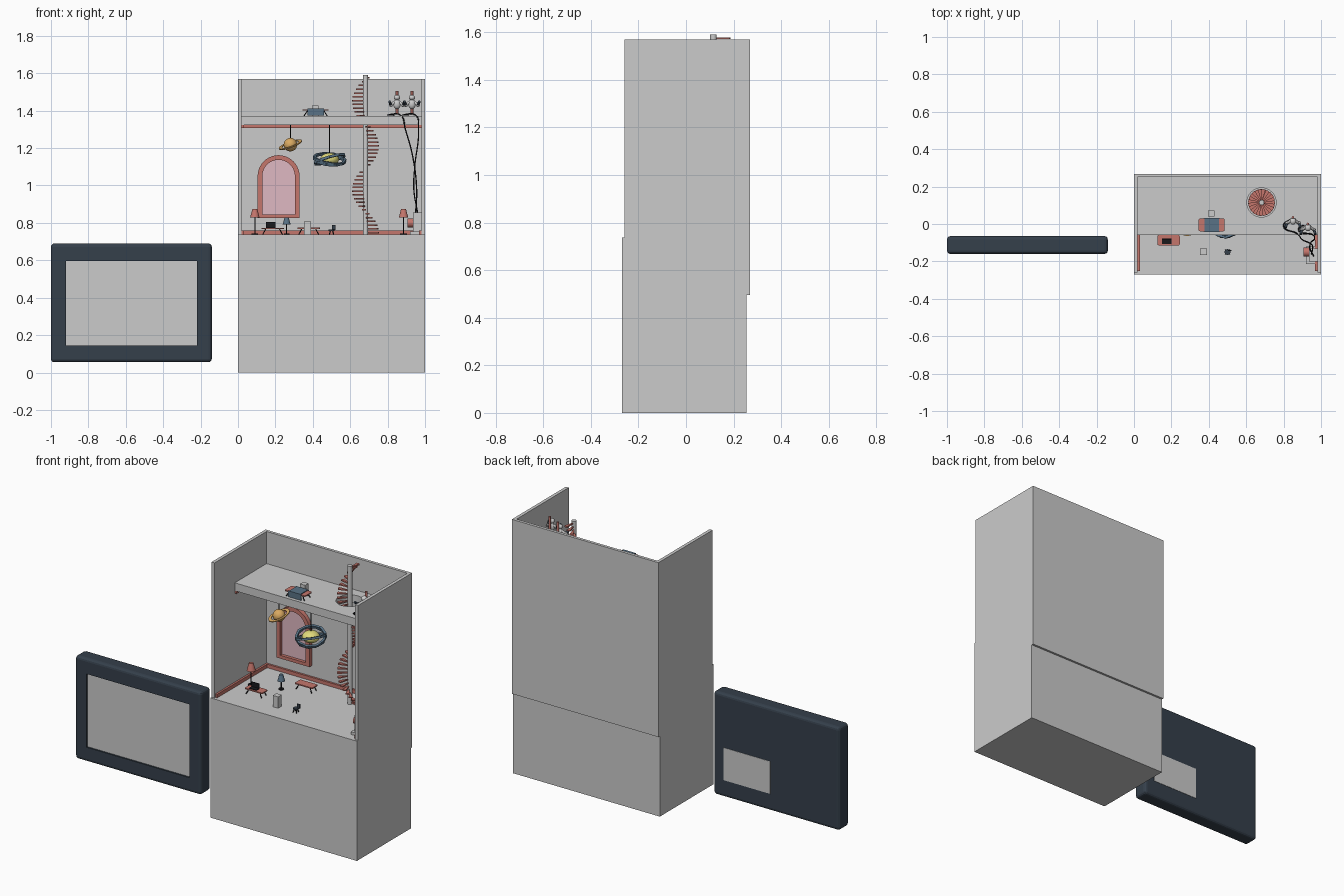
import bpy, bmesh, math
from math import sin, cos, pi, radians
from mathutils import Vector, Matrix

if "Cube" in bpy.data.objects:
    bpy.data.objects.remove(bpy.data.objects["Cube"])

def mat(name, c):
    m = bpy.data.materials.new(name)
    m.diffuse_color = (*c, 1)
    m.use_nodes = True
    m.node_tree.nodes["Principled BSDF"].inputs["Base Color"].default_value = m.diffuse_color
    return m
RED = mat("red", (0.56, 0.18, 0.15))
PINK = mat("pink_glass", (0.74, 0.48, 0.54))
NAVY = mat("navy", (0.035, 0.05, 0.07))
BLUE = mat("blue", (0.1, 0.17, 0.24))
YELLOW = mat("yellow", (0.75, 0.7, 0.2))
ORANGE = mat("orange", (0.7, 0.4, 0.12))
BLACK = mat("black", (0.01, 0.01, 0.012))

def add(name, bm, m=None, smooth=False):
    bmesh.ops.recalc_face_normals(bm, faces=bm.faces[:])
    me = bpy.data.meshes.new(name)
    bm.to_mesh(me)
    bm.free()
    o = bpy.data.objects.new(name, me)
    bpy.context.collection.objects.link(o)
    if m: me.materials.append(m)
    if smooth:
        bpy.ops.object.select_all(action='DESELECT')
        o.select_set(True)
        bpy.context.view_layer.objects.active = o
        bpy.ops.object.shade_smooth_by_angle(angle=radians(40))
    return o

def box(name, x0, x1, y0, y1, z0, z1, m=None, bevel=0, vertical=False):
    bm = bmesh.new()
    M = Matrix.Translation(((x0+x1)/2, (y0+y1)/2, (z0+z1)/2)) @ Matrix.Diagonal((x1-x0, y1-y0, z1-z0, 1))
    bmesh.ops.create_cube(bm, size=1, matrix=M)
    if bevel:
        es = [e for e in bm.edges if not vertical or abs((e.verts[0].co - e.verts[1].co).z) > 1e-5]
        bmesh.ops.bevel(bm, geom=es, offset=bevel, segments=3, profile=0.5, affect='EDGES')
    return add(name, bm, m)

def rod(name, p, q, r, m=None, r2=None, seg=12):
    p, q = Vector(p), Vector(q)
    bm = bmesh.new()
    M = Matrix.Translation((p+q)/2) @ (q-p).to_track_quat('Z', 'Y').to_matrix().to_4x4()
    bmesh.ops.create_cone(bm, cap_ends=True, segments=seg, radius1=r, radius2=r if r2 is None else r2,
                          depth=(q-p).length, matrix=M)
    return add(name, bm, m, True)

def ball(name, c, s, m=None):
    bm = bmesh.new()
    bmesh.ops.create_uvsphere(bm, u_segments=24, v_segments=12, radius=1,
                              matrix=Matrix.Translation(c) @ Matrix.Diagonal((*s, 1)))
    return add(name, bm, m, True)

def ring(name, c, r, w, h, rot, m, seg=32):
    # rectangular-section ring: radial width w, height h
    bm = bmesh.new()
    sec = [(r-w/2, -h/2), (r+w/2, -h/2), (r+w/2, h/2), (r-w/2, h/2)]
    L = [[bm.verts.new((a*cos(2*pi*i/seg), a*sin(2*pi*i/seg), b)) for a, b in sec] for i in range(seg)]
    for i in range(seg):
        for j in range(4):
            k, n = (j+1) % 4, (i+1) % seg
            bm.faces.new((L[i][j], L[n][j], L[n][k], L[i][k]))
    o = add(name, bm, m)
    o.rotation_euler = [radians(a) for a in rot]
    o.location = c
    return o

def cut(o, c):
    md = o.modifiers.new("cut", 'BOOLEAN')
    md.object, md.operation, md.solver = c, 'DIFFERENCE', 'EXACT'
    bpy.context.view_layer.objects.active = o
    bpy.ops.object.modifier_apply(modifier=md.name)
    bpy.data.objects.remove(c)

# Framed display panel
panel = box("panel_frame", -1, -0.14, -0.16, -0.065, 0.055, 0.69, NAVY, 0.018)
cut(panel, box("screen_cutter", -0.92, -0.22, -0.2, -0.148, 0.145, 0.597))
box("panel_screen", -0.92, -0.22, -0.15, -0.145, 0.145, 0.597)
box("panel_back_plate", -0.53, -0.21, -0.075, -0.063, 0.16, 0.36)

# Cabinet, walls and upper floor
box("base_cabinet", 0, 1, -0.27, 0.255, 0, 0.738)
box("back_wall", 0, 1, 0.25, 0.268, 0.495, 1.57)
for n, x in (("left", 0), ("right", 0.98)):
    box(n + "_wall", x, x+0.02, -0.258, 0.255, 0.735, 1.57)
loft = box("upper_floor", 0.02, 0.98, -0.06, 0.25, 1.323, 1.372)
cut(loft, rod("stair_cutter", (0.682, 0.115, 1.2), (0.682, 0.115, 1.5), 0.078, seg=32))

# Skirting and ceiling trims
for n, z0, z1, yf in (("skirting", 0.738, 0.76, -0.25), ("ceiling_trim", 1.307, 1.323, -0.06)):
    box(n + "_back", 0.02, 0.98, 0.238, 0.25, z0, z1, RED)
    box(n + "_left", 0.02, 0.032, yf, 0.25, z0, z1, RED)
    box(n + "_right", 0.968, 0.98, yf, 0.25, z0, z1, RED)

# Arched window
def arch(name, hw, z0, y0, y1, m, inner=None):
    def prof(h, zb):
        return [(0.217-h, zb), (0.217+h, zb)] + [
            (0.217+h*cos(pi*i/20), 1.05+h*sin(pi*i/20)) for i in range(21)]
    bm = bmesh.new()
    loops = [prof(hw, z0)] + ([prof(*inner)] if inner else [])
    V = [[[bm.verts.new((x, y, z)) for x, z in l] for y in (y0, y1)] for l in loops]
    n = len(loops[0])
    for f, b in V:
        for i in range(n):
            j = (i+1) % n
            bm.faces.new((f[i], f[j], b[j], b[i]))
    for s in (0, 1):
        if inner:
            for i in range(n):
                j = (i+1) % n
                bm.faces.new((V[0][s][i], V[0][s][j], V[1][s][j], V[1][s][i]))
        else:
            bm.faces.new(V[0][s])
    bmesh.ops.remove_doubles(bm, verts=bm.verts[:], dist=1e-5)
    return add(name, bm, m)
arch("window_frame", 0.112, 0.826, 0.225, 0.252, RED, (0.087, 0.846))
arch("window_glass", 0.09, 0.84, 0.244, 0.252, PINK)

# Spiral staircase
rod("stair_pole", (0.682, 0.115, 0.735), (0.682, 0.115, 1.59), 0.014, seg=20)
bm = bmesh.new()
N, z0, z1 = 42, 0.748, 1.575
for i in range(N):
    z = z0 + (z1-z0)*i/(N-1)
    a = pi - 2*pi*(z-1.447)/0.47
    pts = [(0.012, -0.17), (0.07, -0.16), (0.072, 0), (0.07, 0.16), (0.012, 0.17)]
    lo, hi = [[bm.verts.new((0.682+r*cos(a+d), 0.115+r*sin(a+d), z+h)) for r, d in pts] for h in (-0.004, 0.004)]
    bm.faces.new(lo)
    bm.faces.new(hi)
    for j in range(5):
        k = (j+1) % 5
        bm.faces.new((lo[j], lo[k], hi[k], hi[j]))
add("stair_steps", bm, RED)

# Tables with splayed legs
def table(name, x, y, z, w, d, h):
    box(name + "_top", x-w/2, x+w/2, y-d/2, y+d/2, z+h-0.007, z+h, RED, 0.008, True)
    for sx in (-1, 1):
        for sy in (-1, 1):
            rod(name + "_leg", (x+sx*w*0.44, y+sy*d*0.42, z), (x+sx*w*0.3, y+sy*d*0.3, z+h-0.004), 0.0028, BLACK, seg=8)
table("front_table", 0.185, -0.087, 0.738, 0.12, 0.055, 0.035)
table("rear_table", 0.378, 0.125, 0.738, 0.12, 0.055, 0.037)
table("loft_table", 0.415, -0.005, 1.372, 0.14, 0.068, 0.035)
box("laptop_base", 0.15, 0.2, -0.107, -0.08, 0.773, 0.777, BLACK)
screen = box("laptop_screen", 0.15, 0.2, -0.082, -0.078, 0.777, 0.806, BLACK)
box("table_runner", 0.377, 0.455, -0.041, 0.031, 1.405, 1.411, BLUE)
for n, y in (("front", -0.043), ("back", 0.029)):
    box("runner_" + n + "_drop", 0.372, 0.46, y, y+0.004, 1.374, 1.411, BLUE)
box("loft_chair", 0.395, 0.43, 0.04, 0.072, 1.372, 1.428)
box("floor_block", 0.354, 0.39, -0.166, -0.132, 0.738, 0.808)

# Little stool
rod("stool_seat", (0.5, -0.15, 0.757), (0.5, -0.15, 0.765), 0.016, NAVY)
box("stool_back", 0.503, 0.522, -0.145, -0.139, 0.762, 0.788, NAVY)
for a in range(4):
    t = pi/4 + a*pi/2
    rod("stool_leg", (0.5+0.016*cos(t), -0.15+0.016*sin(t), 0.738), (0.5+0.008*cos(t), -0.15+0.008*sin(t), 0.76), 0.003, BLACK, seg=8)

# Lamps
def lamp(name, x, y, h, m, s=1):
    rod(name + "_base", (x, y, 0.738), (x, y, 0.743), 0.018*s, BLACK, seg=20)
    rod(name + "_stem", (x, y, 0.743), (x, y, 0.738+h-0.03), 0.003, BLACK)
    rod(name + "_shade", (x, y, 0.738+h-0.046*s), (x, y, 0.738+h), 0.025*s, m, 0.013*s, 20)
lamp("left_lamp", 0.09, 0, 0.137, RED)
lamp("blue_lamp", 0.26, 0.05, 0.092, BLUE, 0.85)
lamp("right_lamp", 0.885, 0.05, 0.137, RED)

# Hanging ringed planet and orbit lamp
rod("planet_cord", (0.28, 0, 1.24), (0.28, 0, 1.323), 0.0025, BLACK)
ball("planet", (0.28, 0, 1.218), (0.036,)*3, ORANGE)
ring("planet_ring", (0.28, 0, 1.218), 0.056, 0.018, 0.005, (14, -20, 0), ORANGE)
rod("orbit_cord", (0.49, 0.01, 1.17), (0.49, 0.01, 1.323), 0.0025, BLACK)
ball("orbit_globe", (0.49, 0.01, 1.14), (0.05, 0.05, 0.034), YELLOW)
for i, r in enumerate(((16, 10, 0), (-14, -12, 20), (20, -10, 40))):
    ring("orbit_ring", (0.49, 0.01, 1.14), 0.083, 0.013, 0.013, r, BLUE, 10)

# Wall machine at the right
box("machine_body", 0.935, 0.98, -0.2, -0.13, 0.738, 0.855)
box("machine_tray", 0.92, 0.98, -0.215, -0.12, 0.738, 0.755)
rod("machine_dial", (0.905, -0.15, 0.8), (0.937, -0.15, 0.8), 0.024, RED, seg=20)

# Loft apparatus: red posts with jointed grey arms
for i, (x, y) in enumerate(((0.85, 0.035), (0.93, 0.0))):
    rod("post", (x, y, 1.372), (x, y, 1.505), 0.007, RED)
    c = Vector((x, y, 1.43))
    rod("post_base", (x, y, 1.372), (x, y, 1.38), 0.022, seg=20)
    ball("arm_head", c + Vector((0, -0.02, 0.04)), (0.017, 0.018, 0.014))
    ball("arm_body", c + Vector((0, -0.018, 0.005)), (0.02, 0.017, 0.026))
    for s in (-1, 1):
        elbow = c + Vector((s*0.032, -0.03, 0.0))
        rod("upper_arm", c + Vector((s*0.01, -0.018, 0.018)), elbow, 0.008)
        rod("fore_arm", elbow, c + Vector((s*0.04, -0.055, 0.018)), 0.007, NAVY)
        ball("arm_joint", elbow, (0.01,)*3)

# Cables from the loft down to the machine
def cable(name, pts):
    cu = bpy.data.curves.new(name, 'CURVE')
    cu.dimensions, cu.bevel_depth, cu.bevel_resolution, cu.resolution_u = '3D', 0.0035, 1, 8
    sp = cu.splines.new('BEZIER')
    sp.bezier_points.add(len(pts)-1)
    for b, p in zip(sp.bezier_points, pts):
        b.co = p
        b.handle_left_type = b.handle_right_type = 'AUTO'
    o = bpy.data.objects.new(name, cu)
    bpy.context.collection.objects.link(o)
    cu.materials.append(BLACK)
cable("cable_a", [(0.85, 0.03, 1.376), (0.80, -0.01, 1.376), (0.87, -0.05, 1.376), (0.895, -0.08, 1.3),
                  (0.935, -0.1, 1.15), (0.955, -0.12, 0.98), (0.95, -0.16, 0.855)])
cable("cable_b", [(0.93, 0.0, 1.376), (0.88, -0.03, 1.376), (0.95, -0.055, 1.376), (0.965, -0.075, 1.3),
                  (0.945, -0.1, 1.1), (0.94, -0.13, 0.98), (0.96, -0.17, 0.855)])
